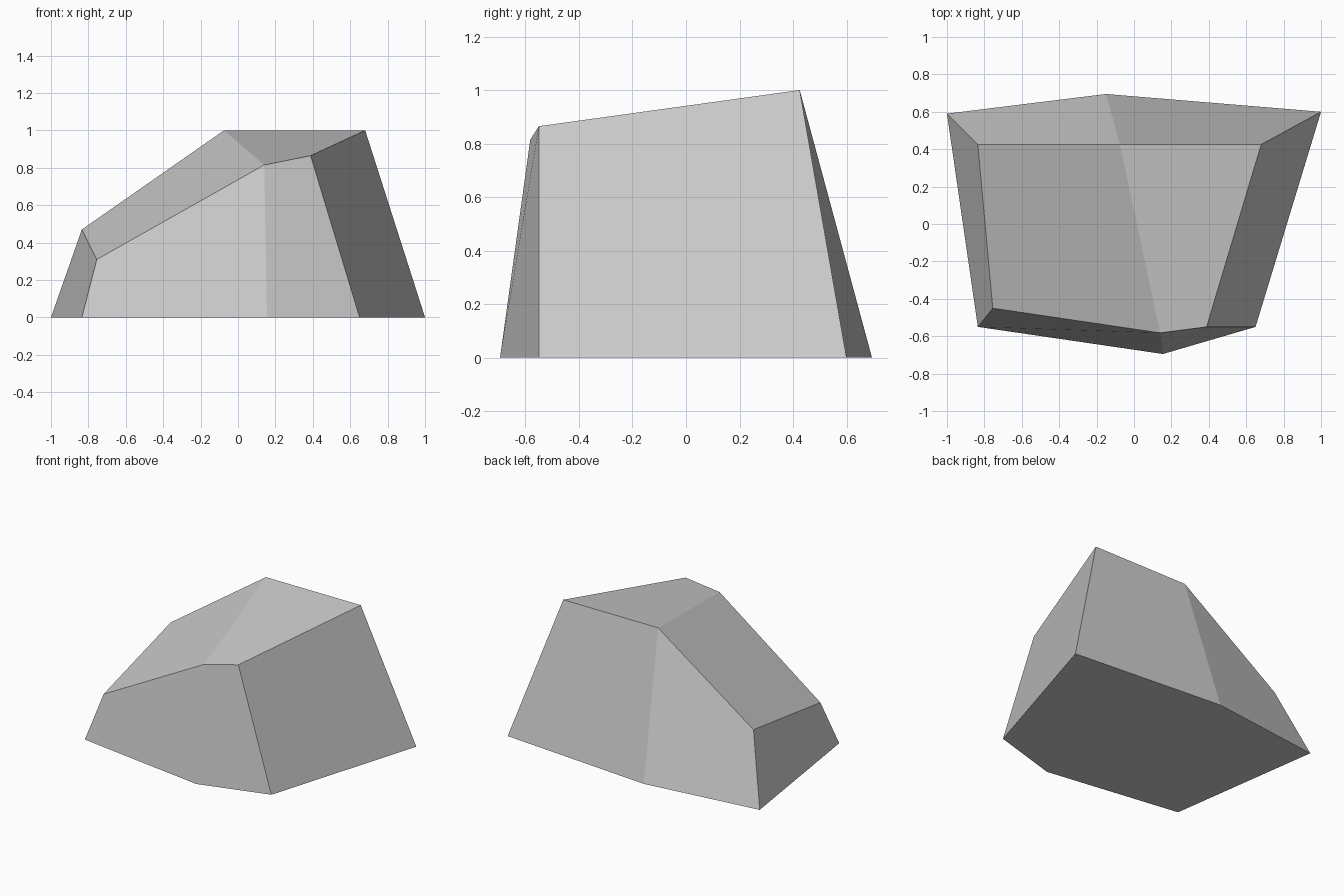
import bpy
import bmesh

cube = bpy.data.objects.get("Cube")
if cube:
    bpy.data.objects.remove(cube, do_unlink=True)

# Stone colour
stone = bpy.data.materials.new("stone_grey")
stone.use_nodes = True
colour = (0.6, 0.6, 0.6, 1)
stone.diffuse_color = colour
stone.node_tree.nodes["Principled BSDF"].inputs["Base Color"].default_value = colour

# Footprint and the matching upper rim, counter-clockwise from the back right
base = [(-1, 0.59, 0), (-0.835, -0.55, 0), (0.155, -0.695, 0),
        (0.65, -0.55, 0), (1, 0.6, 0), (-0.15, 0.695, 0)]
rim = [(-0.835, 0.425, 0.47), (-0.755, -0.45, 0.31), (0.14, -0.582, 0.815),
       (0.388, -0.55, 0.865), (0.68, 0.425, 1), (-0.075, 0.425, 1)]

bm = bmesh.new()
low = [bm.verts.new(p) for p in base]
high = [bm.verts.new(p) for p in rim]

# Underside and the ring of sides
bm.faces.new(low[::-1])
for i in range(len(low)):
    j = (i + 1) % len(low)
    bm.faces.new((low[i], low[j], high[j], high[i]))

# Two sloping top facets that meet along a ridge
bm.faces.new((high[0], high[1], high[2], high[5]))
bm.faces.new((high[2], high[3], high[4], high[5]))
bmesh.ops.recalc_face_normals(bm, faces=bm.faces)

mesh = bpy.data.meshes.new("rock")
bm.to_mesh(mesh)
bm.free()
mesh.materials.append(stone)
rock = bpy.data.objects.new("rock", mesh)
bpy.context.collection.objects.link(rock)
